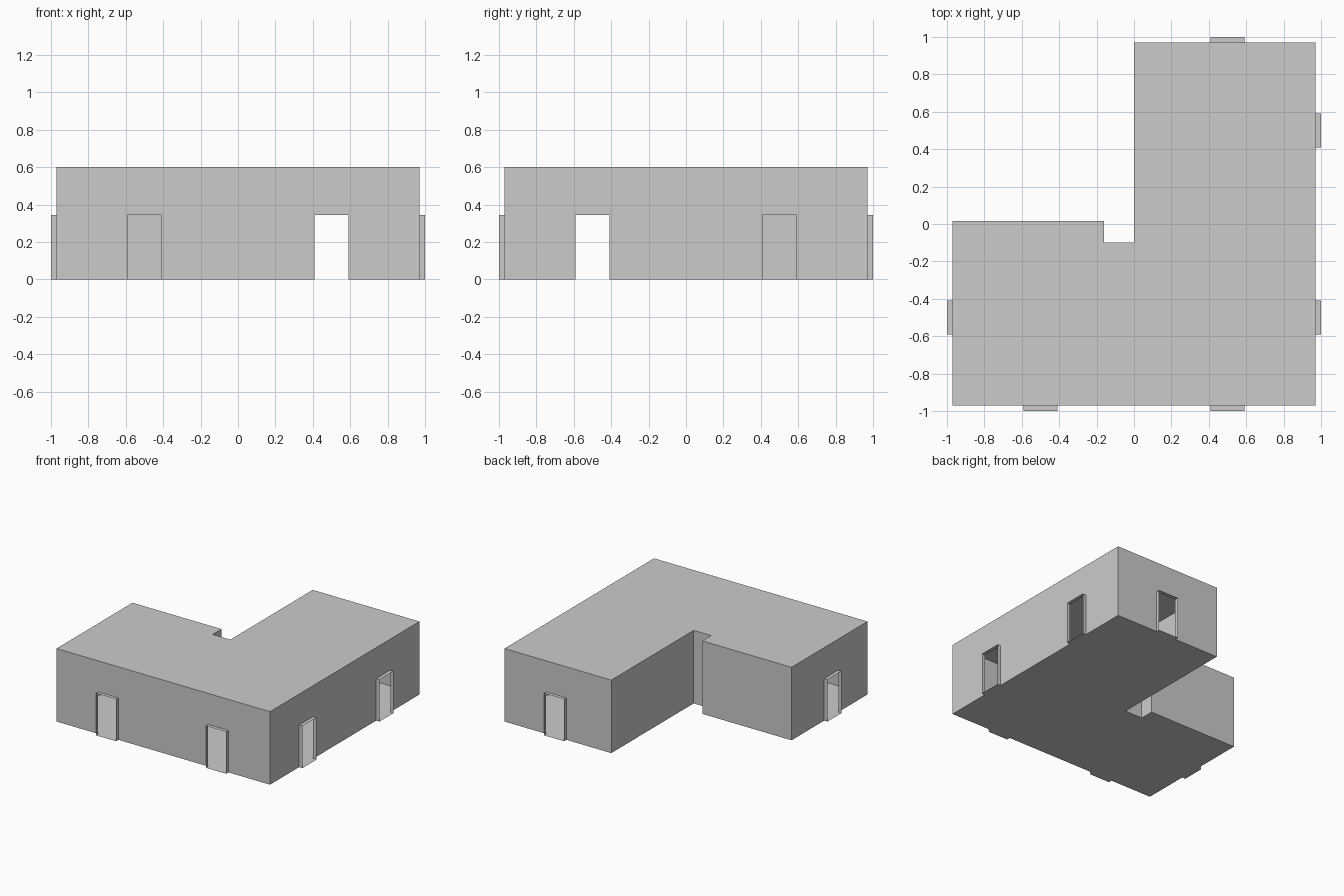
import bpy
import bmesh
from mathutils import Vector

if "Cube" in bpy.data.objects:
    bpy.data.objects.remove(bpy.data.objects["Cube"])

HEIGHT, DOOR_H, DOOR_HALF, DEPTH = 0.6, 0.345, 0.0915, 0.03
UP = Vector((0, 0, 1))

# L-shaped footprint, counter-clockwise, with a small notch in the inner corner
OUTLINE = [(-0.97, -0.97), (0.97, -0.97), (0.97, 0.97), (0, 0.97),
           (0, -0.1), (-0.16, -0.1), (-0.16, 0.015), (-0.97, 0.015)]
# Doorway centres along each wall
DOORS = {0: [(-0.5, -0.97), (0.5, -0.97)], 1: [(0.97, -0.5), (0.97, 0.5)],
         2: [(0.5, 0.97)], 7: [(-0.97, -0.5)]}


def face(bm, pts):
    bm.faces.new([bm.verts.new(p) for p in pts])


def panel(bm, a, b, z0, z1):
    face(bm, [a + UP * z0, b + UP * z0, b + UP * z1, a + UP * z1])


def finish(bm, name):
    bmesh.ops.remove_doubles(bm, verts=bm.verts, dist=1e-5)
    mesh = bpy.data.meshes.new(name)
    bm.to_mesh(mesh)
    bm.free()
    bpy.context.collection.objects.link(bpy.data.objects.new(name, mesh))


# Thin outer walls: piers, and lintels over open doorways
walls = bmesh.new()
corners = [Vector((x, y, 0)) for x, y in OUTLINE]
for i, start in enumerate(corners):
    end = corners[(i + 1) % len(corners)]
    along = (end - start).normalized()
    out = along.cross(UP) * DEPTH
    cursor = start
    for n, (x, y) in enumerate(DOORS.get(i, [])):
        centre = Vector((x, y, 0))
        a, b = centre - along * DOOR_HALF, centre + along * DOOR_HALF
        panel(walls, cursor, a, 0, HEIGHT)
        panel(walls, a, b, DOOR_H, HEIGHT)
        cursor = b

        # Projecting open door surround: jambs, head and threshold
        frame = bmesh.new()
        top = UP * DOOR_H
        panel(frame, a, a + out, 0, DOOR_H)
        panel(frame, b + out, b, 0, DOOR_H)
        face(frame, [a + top, a + out + top, b + out + top, b + top])
        face(frame, [a, b, b + out, a + out])
        finish(frame, f"door_surround_{i}_{n}")
    panel(walls, cursor, end, 0, HEIGHT)
finish(walls, "walls")

# Flat roof and floor
roof = bmesh.new()
face(roof, [c + UP * HEIGHT for c in corners])
finish(roof, "roof")
floor = bmesh.new()
face(floor, corners[::-1])
finish(floor, "floor")
